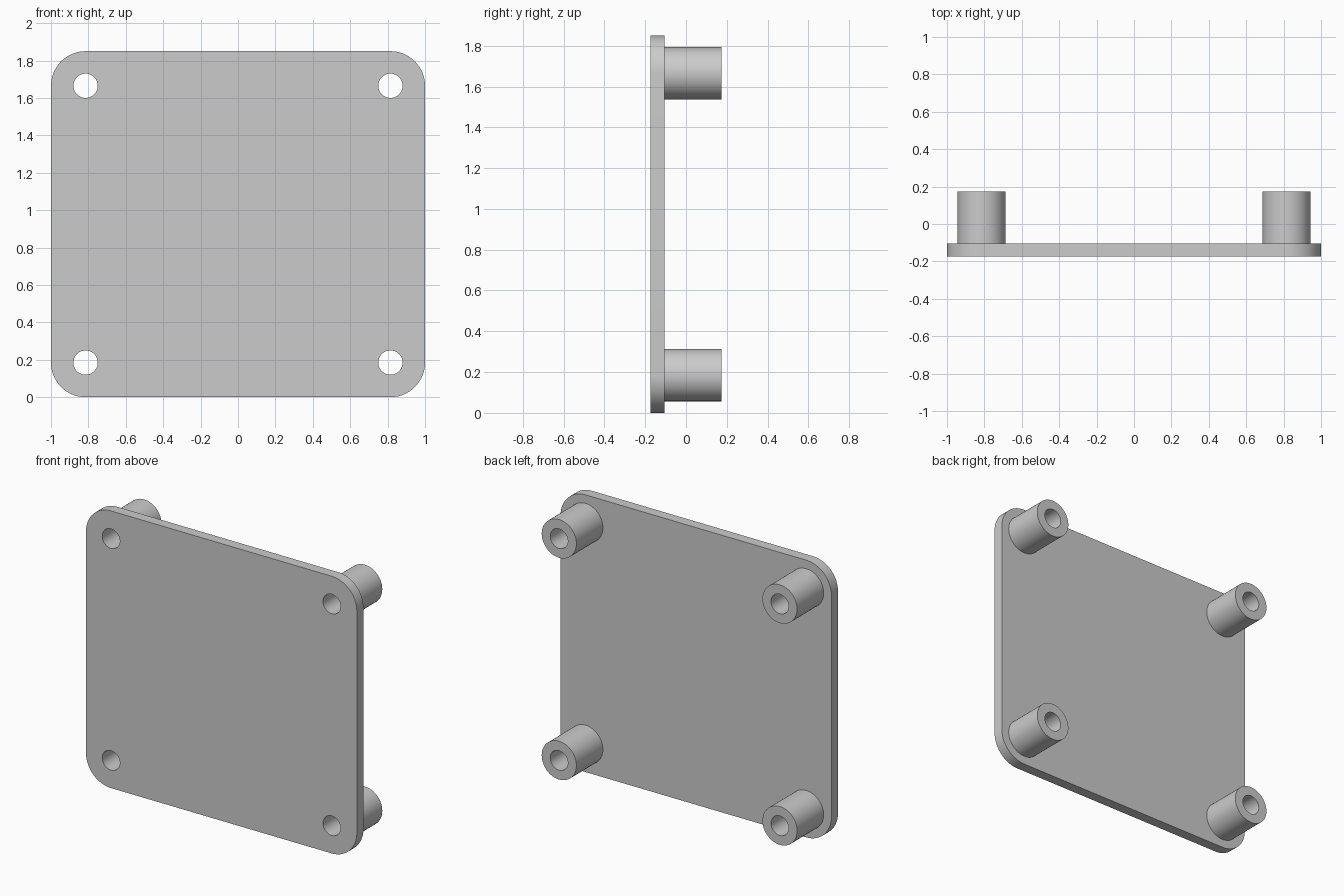
import bpy
import bmesh
from math import cos, sin, pi, radians
from mathutils import Vector

cube = bpy.data.objects.get("Cube")
if cube:
    bpy.data.objects.remove(cube, do_unlink=True)

WIDTH, HEIGHT = 2.0, 1.85
FRONT, PLATE_BACK, BACK = -0.175, -0.105, 0.175
CORNER, HOLE, POST = 0.185, 0.065, 0.128
POST_X, POST_Z = WIDTH / 2 - CORNER, HEIGHT / 2 - CORNER

grey = bpy.data.materials.new("plain grey")
grey.use_nodes = True
color = (0.6, 0.6, 0.6, 1)
grey.diffuse_color = color
grey.node_tree.nodes["Principled BSDF"].inputs["Base Color"].default_value = color


def arc(cx, cz, r, start, sweep, steps):
    return [Vector((cx + r * cos(start + sweep * i / steps), 0,
                    cz + r * sin(start + sweep * i / steps))) for i in range(steps + 1)]


def circle(cx, cz, r, steps=48):
    return arc(cx, cz, r, 0, 2 * pi, steps)[:-1]


def slab(name, loops, y0, y1, centre):
    """Fill an outline with holes and give it thickness from y0 to y1."""
    bm = bmesh.new()
    for loop in loops:
        verts = [bm.verts.new(p) for p in loop]
        for a, b in zip(verts, verts[1:] + verts[:1]):
            bm.edges.new((a, b))
    bmesh.ops.triangle_fill(bm, edges=bm.edges[:], use_beauty=True, normal=(0, -1, 0))
    bmesh.ops.recalc_face_normals(bm, faces=bm.faces[:])
    mesh = bpy.data.meshes.new(name)
    bm.to_mesh(mesh)
    bm.free()
    obj = bpy.data.objects.new(name, mesh)
    bpy.context.collection.objects.link(obj)
    obj.location = (centre[0], (y0 + y1) / 2, centre[1])
    mesh.materials.append(grey)
    bpy.ops.object.select_all(action='DESELECT')
    obj.select_set(True)
    bpy.context.view_layer.objects.active = obj
    solid = obj.modifiers.new("thickness", 'SOLIDIFY')
    solid.thickness = y1 - y0
    solid.offset = 0
    bpy.ops.object.modifier_apply(modifier=solid.name)
    bpy.ops.object.shade_smooth_by_angle(angle=radians(30))
    return obj


# Rounded plate with four corner holes
corners = [(1, 1), (-1, 1), (-1, -1), (1, -1)]
outline = []
for i, (sx, sz) in enumerate(corners):
    outline += arc(sx * POST_X, sz * POST_Z, CORNER, i * pi / 2, pi / 2, 16)
holes = [circle(sx * POST_X, sz * POST_Z, HOLE) for sx, sz in corners]
slab("plate", [outline] + holes, FRONT, PLATE_BACK, (0, HEIGHT / 2))

# Hollow standoff posts behind the holes
names = ["upper_left", "upper_right", "lower_right", "lower_left"]
for label, (sx, sz) in zip(names, corners):
    slab(label + "_standoff", [circle(0, 0, POST), circle(0, 0, HOLE)],
         PLATE_BACK, BACK, (sx * POST_X, HEIGHT / 2 + sz * POST_Z))
